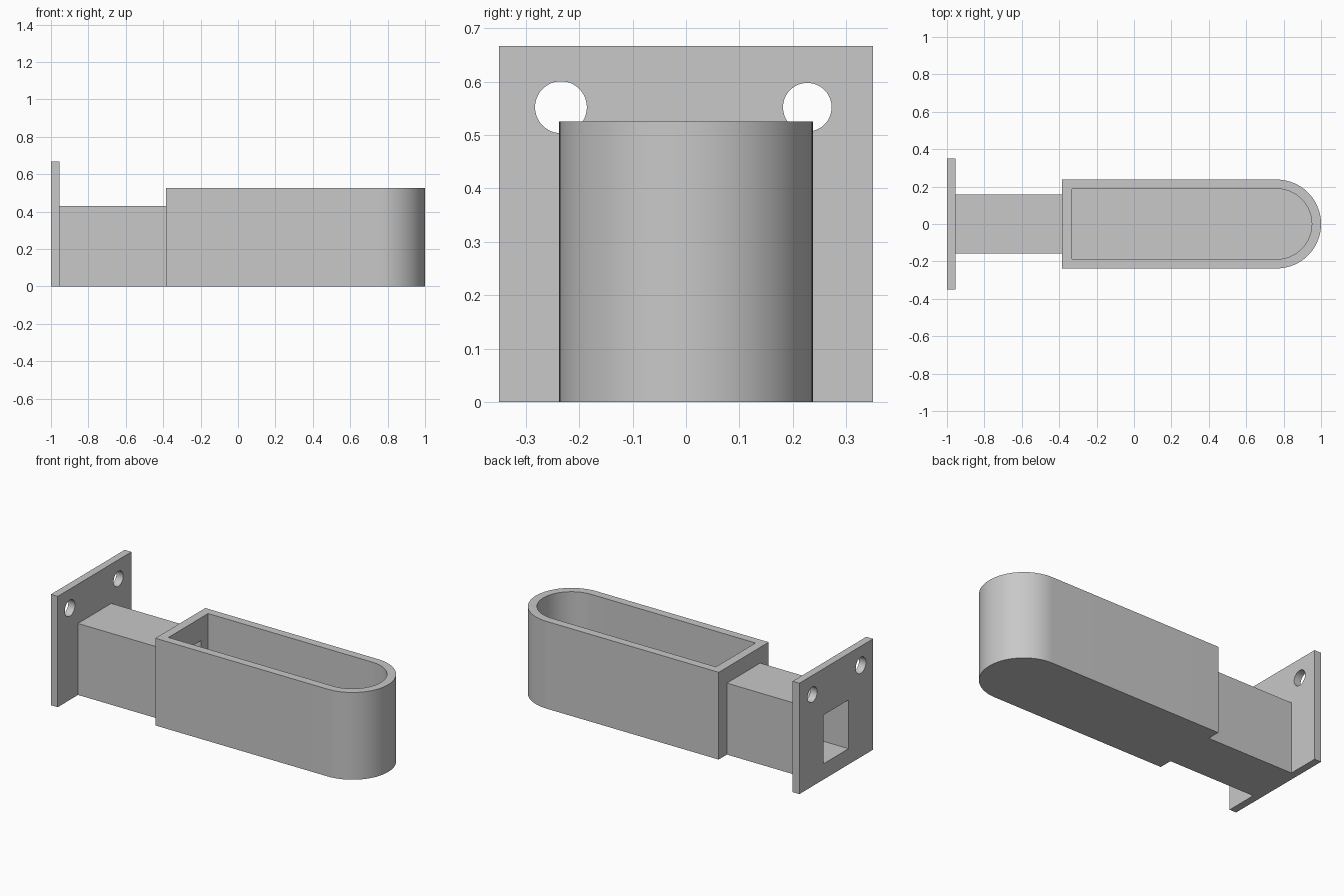
import bpy, bmesh, math
from mathutils import Matrix

cube = bpy.data.objects.get("Cube")
if cube:
    bpy.data.objects.remove(cube, do_unlink=True)

grey = bpy.data.materials.new("plain grey")
grey.use_nodes = True
COLOUR = (0.58, 0.58, 0.58, 1)
grey.diffuse_color = COLOUR
grey.node_tree.nodes["Principled BSDF"].inputs["Base Color"].default_value = COLOUR


def add_object(name, bm):
    bmesh.ops.recalc_face_normals(bm, faces=bm.faces)
    mesh = bpy.data.meshes.new(name)
    bm.to_mesh(mesh)
    bm.free()
    mesh.materials.append(grey)
    ob = bpy.data.objects.new(name, mesh)
    bpy.context.collection.objects.link(ob)
    return ob


def box(name, x, y, z):
    """Box between (low, high) limits on each axis."""
    bm = bmesh.new()
    bmesh.ops.create_cube(bm, size=1)
    for v in bm.verts:
        v.co = [lim[0] if c < 0 else lim[1] for c, lim in zip(v.co, (x, y, z))]
    return add_object(name, bm)


def round_ended(name, x_back, x_centre, radius, z):
    """Upright prism, square at the back and half round at the tip."""
    steps = 48
    outline = [(x_back, -radius)]
    for i in range(steps + 1):
        a = math.pi * (i / steps - 0.5)
        outline.append((x_centre + radius * math.cos(a), radius * math.sin(a)))
    outline.append((x_back, radius))
    bm = bmesh.new()
    face = bm.faces.new([bm.verts.new((px, py, z[0])) for px, py in outline])
    top = bmesh.ops.extrude_face_region(bm, geom=[face])["geom"]
    moved = [g for g in top if isinstance(g, bmesh.types.BMVert)]
    bmesh.ops.translate(bm, verts=moved, vec=(0, 0, z[1] - z[0]))
    return add_object(name, bm)


def drill(name, x, y, z, radius):
    """Cylinder along x."""
    bm = bmesh.new()
    bmesh.ops.create_cone(bm, cap_ends=True, segments=48, radius1=radius,
                          radius2=radius, depth=0.2,
                          matrix=Matrix.Translation((x, y, z))
                          @ Matrix.Rotation(math.pi / 2, 4, "Y"))
    return add_object(name, bm)


def select_only(ob):
    bpy.ops.object.select_all(action="DESELECT")
    ob.select_set(True)
    bpy.context.view_layer.objects.active = ob


def cut(ob, cutter):
    select_only(ob)
    mod = ob.modifiers.new("cut", "BOOLEAN")
    mod.operation = "DIFFERENCE"
    mod.solver = "EXACT"
    mod.object = cutter
    bpy.ops.object.modifier_apply(modifier=mod.name)


# Shared limits
PLATE_X, CUP_X, TIP_X = -0.955, -0.384, 0.7625
FLOOR = 0.095

# Solid parts
plate = box("mounting_plate", (-1, PLATE_X), (-0.35, 0.35), (0, 0.667))
neck = box("hollow_neck", (PLATE_X, CUP_X), (-0.157, 0.159), (0, 0.43))
cup = round_ended("round_ended_cup", CUP_X, TIP_X, 0.2375, (0, 0.525))

# Openings: cup cavity, square channel and the two screw holes
cavity = round_ended("cavity_cutter", -0.331, TIP_X, 0.188, (FLOOR, 0.8))
channel = box("channel_cutter", (-1.1, -0.3), (-0.117, 0.12), (FLOOR, 0.388))
screws = [drill("right_screw_cutter", -0.98, -0.234, 0.552, 0.0485),
          drill("left_screw_cutter", -0.98, 0.227, 0.552, 0.0455)]

cut(cup, cavity)
for part in (plate, neck, cup):
    cut(part, channel)
for screw in screws:
    cut(plate, screw)

for cutter in [cavity, channel] + screws:
    bpy.data.objects.remove(cutter, do_unlink=True)

# Smooth curved walls, crisp edges
for part in (plate, neck, cup):
    select_only(part)
    bpy.ops.object.shade_smooth_by_angle(angle=math.radians(30))
